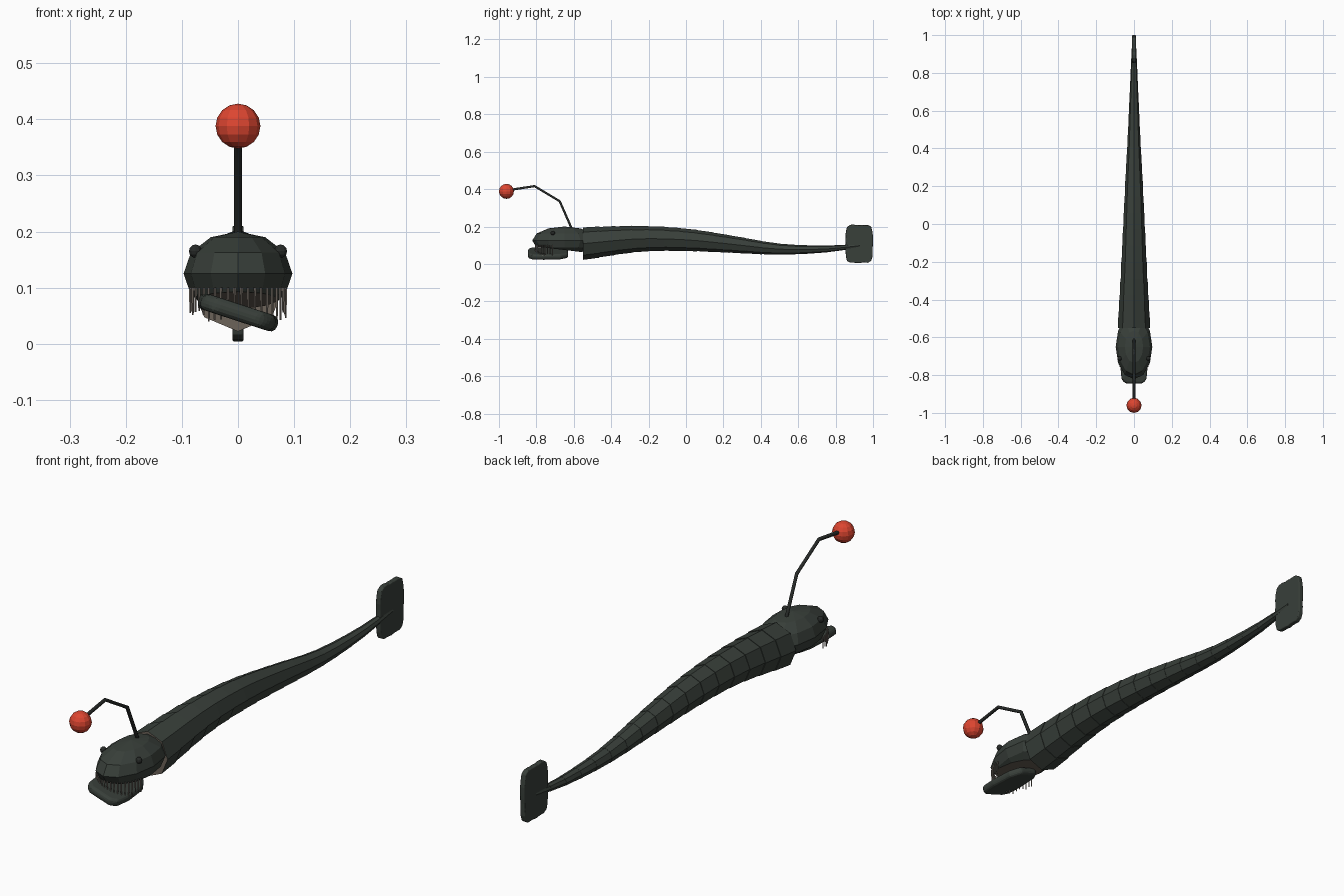
import bpy, bmesh, math, random
from mathutils import Matrix, Vector

if "Cube" in bpy.data.objects:
    bpy.data.objects.remove(bpy.data.objects["Cube"])
random.seed(4)


def material(name, r, g, b):
    m = bpy.data.materials.new(name)
    m.use_nodes = True
    m.diffuse_color = (r, g, b, 1)
    m.node_tree.nodes["Principled BSDF"].inputs["Base Color"].default_value = (r, g, b, 1)
    return m


SKIN = material("dark green skin", 0.04, 0.05, 0.042)
DARK = material("near black", 0.02, 0.023, 0.021)
FLESH = material("brown flesh", 0.15, 0.125, 0.1)
TOOTH = material("grey tooth", 0.22, 0.19, 0.16)
RED = material("red glow", 0.72, 0.06, 0.03)


def finish(name, bm, *mats):
    bmesh.ops.recalc_face_normals(bm, faces=bm.faces)
    mesh = bpy.data.meshes.new(name)
    bm.to_mesh(mesh)
    bm.free()
    for m in mats:
        mesh.materials.append(m)
    ob = bpy.data.objects.new(name, mesh)
    bpy.context.collection.objects.link(ob)
    return ob


def ball(name, centre, size, segs, rings, mat):
    bm = bmesh.new()
    bmesh.ops.create_uvsphere(bm, u_segments=segs, v_segments=rings, radius=1)
    bmesh.ops.transform(bm, matrix=Matrix.Translation(centre) @ Matrix.Diagonal((*size, 1)), verts=bm.verts)
    return finish(name, bm, mat)


def slab(name, outline, thickness, bevel, mat):
    """Extrude a flat outline about its own plane's z and round its edges."""
    bm = bmesh.new()
    face = bm.faces.new([bm.verts.new((u, v, -thickness / 2)) for u, v in outline])
    up = bmesh.ops.extrude_face_region(bm, geom=[face])
    bmesh.ops.translate(bm, vec=(0, 0, thickness),
                        verts=[v for v in up["geom"] if isinstance(v, bmesh.types.BMVert)])
    ob = finish(name, bm, mat)
    mod = ob.modifiers.new("round edge", "BEVEL")
    mod.width, mod.segments = bevel, 3
    return ob


# Body: overlapping eight-sided rings along a wavy spine (y, half width, top, bottom)
SPINE = [(-.55, .085, .195, .022), (-.25, .068, .202, .066), (0, .056, .188, .07),
         (.25, .044, .15, .06), (.5, .031, .108, .05), (.75, .02, .098, .062), (.93, .012, .108, .088)]


def spine_at(y):
    i = max(k for k in range(len(SPINE) - 1) if k == 0 or SPINE[k][0] <= y)
    a, b = SPINE[i], SPINE[i + 1]
    before, after = SPINE[max(i - 1, 0)], SPINE[min(i + 2, len(SPINE) - 1)]
    h = b[0] - a[0]
    t = (y - a[0]) / h
    out = []
    for c in (1, 2, 3):
        ma = (b[c] - before[c]) / (b[0] - before[0]) * h
        mb = (after[c] - a[c]) / (after[0] - a[0]) * h
        out.append((2*t**3 - 3*t**2 + 1) * a[c] + (t**3 - 2*t**2 + t) * ma
                   + (3*t**2 - 2*t**3) * b[c] + (t**3 - t**2) * mb)
    return out


bm = bmesh.new()
count, start, end = 17, -.55, .93
step = (end - start) / count
for i in range(count):
    rings = []
    for y, grow in ((start + i * step, 1.0), (start + (i + 1) * step, 1.03)):
        w, top, bottom = spine_at(y)
        mid, h = (top + bottom) / 2, (top - bottom) / 2
        rings.append([bm.verts.new((w * grow * math.sin(k * math.pi / 4), y,
                                    mid + h * grow * math.cos(k * math.pi / 4))) for k in range(8)])
    for k in range(8):
        bm.faces.new((rings[0][k], rings[0][k - 1], rings[1][k - 1], rings[1][k]))
    for r, ring in enumerate(rings):
        cap = bm.faces.new(ring)
        if i == 0 and r == 0:
            cap.material_index = 1
finish("body", bm, SKIN, FLESH)

# Head: faceted ellipsoid with the mouth sliced off underneath
bm = bmesh.new()
bmesh.ops.create_uvsphere(bm, u_segments=12, v_segments=6, radius=1)
bmesh.ops.transform(bm, matrix=Matrix.Translation((0, -.65, .125)) @ Matrix.Diagonal((.097, .172, .075, 1)),
                    verts=bm.verts)
cut = bmesh.ops.bisect_plane(bm, geom=bm.verts[:] + bm.edges[:] + bm.faces[:], plane_co=(0, -.82, .095),
                             plane_no=(0, -.12, -1), clear_outer=True)
rim = [e for e in cut["geom_cut"] if isinstance(e, bmesh.types.BMEdge)]
for f in bmesh.ops.contextual_create(bm, geom=rim)["faces"]:
    f.material_index = 1
finish("head", bm, SKIN, FLESH)

# Lower jaw: rounded slab hanging askew
half = [(.045, -.845), (.068, -.825), (.074, -.76), (.066, -.67), (.04, -.63)]
jaw = slab("lower_jaw", half + [(-x, y) for x, y in reversed(half)], .03, .012, SKIN)
jaw.matrix_world = Matrix.Translation((0, 0, .056)) @ Matrix.Rotation(math.radians(18), 4, "Y")

# Teeth: thin spikes around the mouth rim
bm = bmesh.new()
for i in range(22):
    a = math.radians(-88 + 176 * i / 21)
    length = random.uniform(.04, .062)
    place = Vector((.085 * math.sin(a), -.71 - .095 * math.cos(a), .1 - length / 2))
    bmesh.ops.create_cone(bm, segments=6, radius1=.0018, radius2=.0028, depth=length,
                          cap_ends=True, matrix=Matrix.Translation(place))
finish("upper_teeth", bm, TOOTH)

# Eyes
for side, x in (("left", .076), ("right", -.076)):
    ball(side + "_eye", (x, -.712, .165), (.012, .012, .012), 10, 6, DARK)

# Lure: bent stalk with a round glowing tip
curve = bpy.data.curves.new("lure_stalk", "CURVE")
curve.dimensions = "3D"
curve.bevel_depth, curve.bevel_resolution, curve.use_fill_caps = .007, 1, True
path = [(-.605, .175), (-.675, .335), (-.81, .416), (-.94, .396)]
line = curve.splines.new("POLY")
line.points.add(len(path) - 1)
for p, (y, z) in zip(line.points, path):
    p.co = (0, y, z, 1)
curve.materials.append(DARK)
bpy.context.collection.objects.link(bpy.data.objects.new("lure_stalk", curve))
ball("lure_tip", (0, -.96, .388), (.04, .04, .04), 12, 8, RED)

# Tail fin: upright thin slab with a ragged outline
outline = []
for i in range(32):
    a = 2 * math.pi * i / 32
    c, s = math.cos(a), math.sin(a)
    squash = (abs(c)**6 + abs(s)**6) ** (-1 / 6) * random.uniform(.96, 1.0)
    outline.append((.926 + .074 * c * squash, .107 + .104 * s * squash))
tail = slab("tail_fin", outline, .02, .004, SKIN)
tail.matrix_world = Matrix(((0, 0, 1, 0), (1, 0, 0, 0), (0, 1, 0, 0), (0, 0, 0, 1)))
